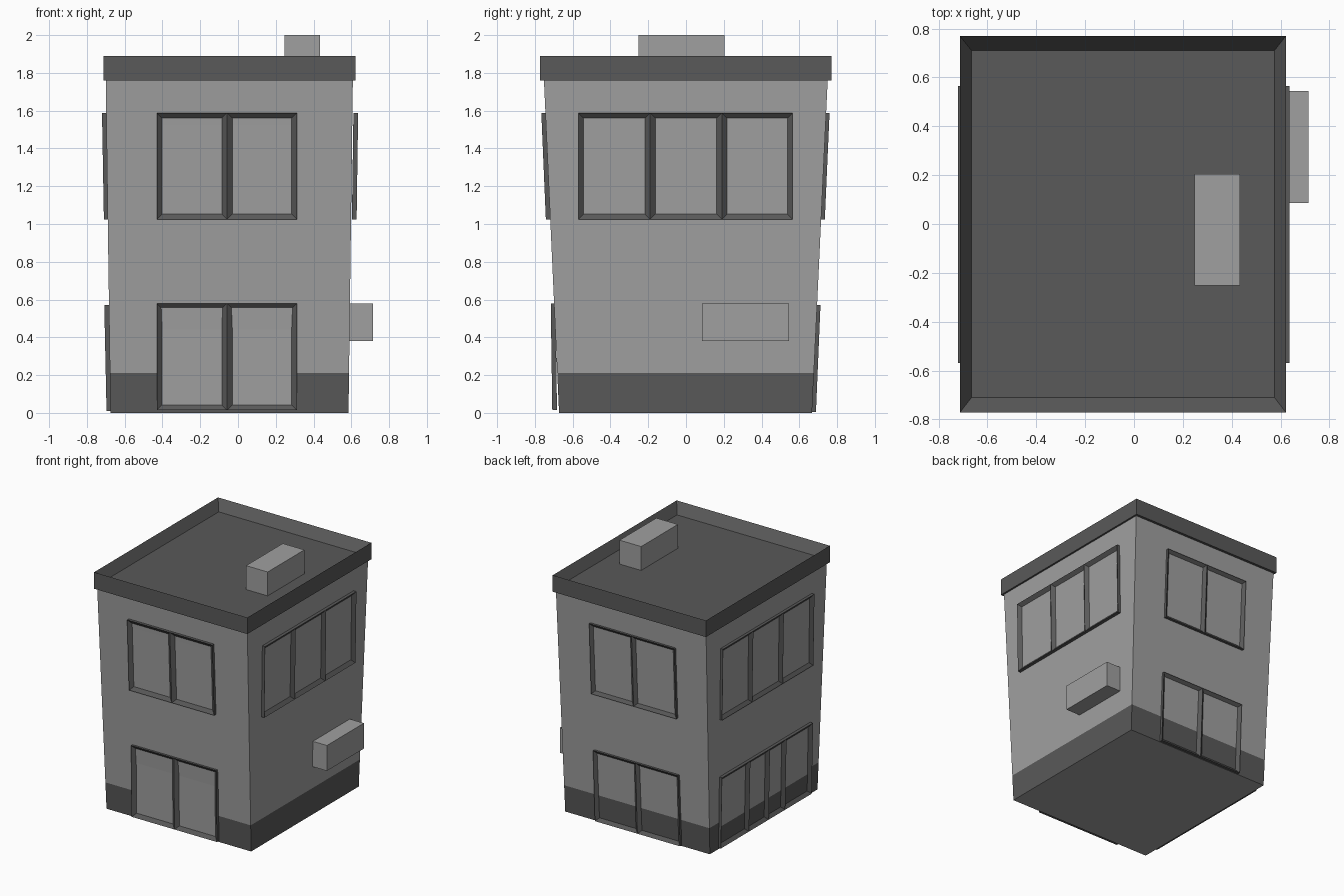
import bpy

if "Cube" in bpy.data.objects:
    bpy.data.objects.remove(bpy.data.objects["Cube"])


def material(name, v):
    m = bpy.data.materials.new(name)
    m.diffuse_color = (v, v, v, 1)
    m.use_nodes = True
    m.node_tree.nodes["Principled BSDF"].inputs["Base Color"].default_value = m.diffuse_color
    return m


DARK = material("dark_grey", 0.1)
LIGHT = material("light_grey", 0.35)


def make(name, verts, faces, mats, idx=None):
    me = bpy.data.meshes.new(name)
    me.from_pydata(verts, [], faces)
    for m in mats:
        me.materials.append(m)
    if idx:
        for p, i in zip(me.polygons, idx):
            p.material_index = i
    ob = bpy.data.objects.new(name, me)
    bpy.context.collection.objects.link(ob)
    return ob


def loft(name, rings, mat, bottom=False, top=False):
    """Skin stacked rectangles given as (x0, x1, y0, y1, z)."""
    verts, faces = [], []
    for x0, x1, y0, y1, z in rings:
        verts += [(x0, y0, z), (x1, y0, z), (x1, y1, z), (x0, y1, z)]
    for r in range(len(rings) - 1):
        a = 4 * r
        for i in range(4):
            j = (i + 1) % 4
            faces.append((a + i, a + j, a + 4 + j, a + 4 + i))
    if bottom:
        faces.append((3, 2, 1, 0))
    if top:
        n = len(verts)
        faces.append((n - 4, n - 3, n - 2, n - 1))
    return make(name, verts, faces, [mat])


def box(name, x0, x1, y0, y1, z0, z1, mat):
    return loft(name, [(x0, x1, y0, y1, z0), (x0, x1, y0, y1, z1)], mat, True, True)


def window(name, side, us, z0, z1, d0, d1, t=0.025, inset=0.028):
    """Leaning frame; us are the ridge positions, d0/d1 the front distance at z0/z1."""
    put = {"front": lambda u, d, z: (u, -d, z), "back": lambda u, d, z: (u, d, z),
           "right": lambda u, d, z: (d, u, z), "left": lambda u, d, z: (-d, u, z)}[side]
    flip = side in ("back", "left")
    verts, faces, idx = [], [], []

    def rect(u0, u1, a, b, back):
        n = len(verts)
        for u, z in ((u0, a), (u1, a), (u1, b), (u0, b)):
            d = d0 + (d1 - d0) * (z - z0) / (z1 - z0) - back
            verts.append(put(u, d, z))
        return [n, n + 1, n + 2, n + 3]

    def face(f, m):
        faces.append(f[::-1] if flip else f)
        idx.append(m)

    def band(o, i):
        for k in range(4):
            j = (k + 1) % 4
            face([o[k], o[j], i[j], i[k]], 0)

    # outer skirt, then one bevelled opening and pane per bay
    band(rect(us[0], us[-1], z0, z1, t), rect(us[0], us[-1], z0, z1, 0))
    for a, b in zip(us, us[1:]):
        inner = rect(a + inset, b - inset, z0 + inset, z1 - inset, t - 0.003)
        band(rect(a, b, z0, z1, 0), inner)
        face(inner, 1)
    return make(name, verts, faces, [DARK, LIGHT], idx)


# tapered body: dark plinth and light walls
BOT = (-0.675, 0.585, -0.672, 0.667, 0.0)
TOP = (-0.70, 0.608, -0.752, 0.75, 1.76)
f = 0.21 / 1.76
MID = tuple(a + (b - a) * f for a, b in zip(BOT, TOP))
loft("plinth", [BOT, MID], DARK)
loft("walls", [MID, TOP], LIGHT)
make("underside", [(BOT[0], BOT[2], 0), (BOT[0], BOT[3], 0), (BOT[1], BOT[3], 0), (BOT[1], BOT[2], 0)],
     [(0, 1, 2, 3)], [LIGHT])

# roof parapet with sloped inner sides and sunken deck
loft("roof_parapet", [TOP, (-0.713, 0.622, -0.772, 0.77, 1.76), (-0.713, 0.622, -0.772, 0.77, 1.89),
                      (-0.665, 0.575, -0.71, 0.71, 1.812)], DARK, top=True)

# roof unit and wall unit
box("roof_unit", 0.247, 0.435, -0.252, 0.205, 1.80, 2.0, LIGHT)
box("wall_unit", 0.585, 0.715, 0.085, 0.545, 0.38, 0.58, LIGHT)

# windows and doors
two = [-0.43, -0.058, 0.312]
three = [-0.57, -0.19, 0.19, 0.565]
four = [-0.57, -0.24, -0.035, 0.21, 0.56]
window("front_window", "front", two, 1.025, 1.588, 0.742, 0.766)
window("back_window", "back", two, 1.025, 1.588, 0.735, 0.76)
window("right_window", "right", three, 1.025, 1.588, 0.628, 0.636)
window("left_window", "left", three, 1.025, 1.588, 0.71, 0.72)
window("front_door", "front", two, 0.015, 0.58, 0.708, 0.716)
window("back_door", "back", two, 0.005, 0.57, 0.688, 0.712)
window("left_door", "left", four, 0.01, 0.57, 0.696, 0.708)
